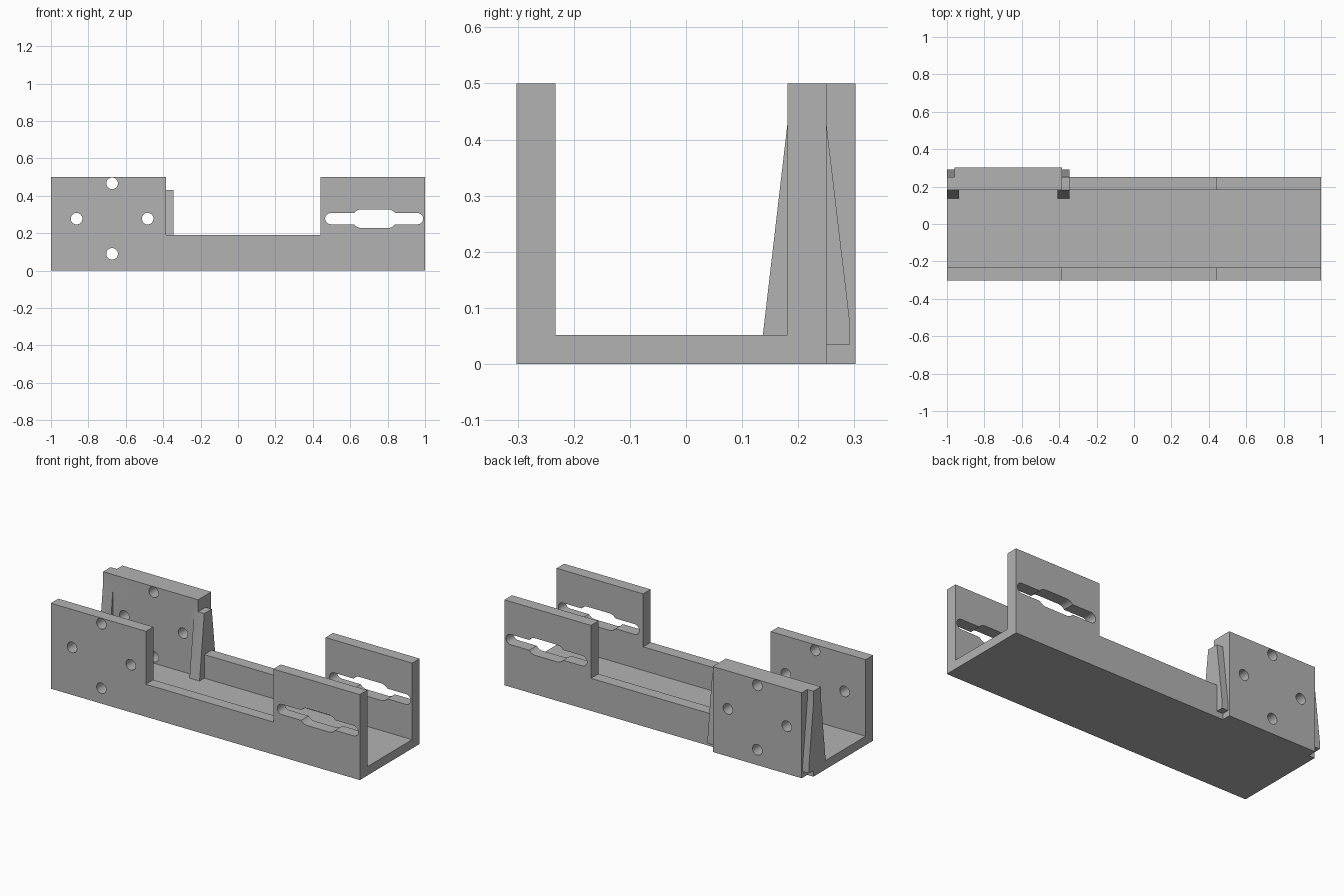
import bpy
import bmesh
from math import cos, sin, pi
from mathutils import Vector

cube = bpy.data.objects.get("Cube")
if cube:
    bpy.data.objects.remove(cube, do_unlink=True)

grey = bpy.data.materials.new("plain grey")
grey.use_nodes = True
colour = (0.45, 0.45, 0.45, 1)
grey.diffuse_color = colour
grey.node_tree.nodes["Principled BSDF"].inputs["Base Color"].default_value = colour


def prism(name, outline, axis, start, end):
    """Extrude a closed outline along x (outline in y, z) or y (outline in x, z)."""
    bm = bmesh.new()
    place = (lambda a, b: (start, a, b)) if axis == "x" else (lambda a, b: (a, start, b))
    face = bm.faces.new([bm.verts.new(place(a, b)) for a, b in outline])
    grown = bmesh.ops.extrude_face_region(bm, geom=[face])["geom"]
    step = Vector((end - start, 0, 0) if axis == "x" else (0, end - start, 0))
    bmesh.ops.translate(bm, vec=step, verts=[v for v in grown if isinstance(v, bmesh.types.BMVert)])
    bmesh.ops.recalc_face_normals(bm, faces=bm.faces)
    mesh = bpy.data.meshes.new(name)
    bm.to_mesh(mesh)
    bm.free()
    mesh.materials.append(grey)
    obj = bpy.data.objects.new(name, mesh)
    bpy.context.collection.objects.link(obj)
    return obj


def rect(a0, a1, b0, b1):
    return [(a0, b0), (a1, b0), (a1, b1), (a0, b1)]


def slot(x0, x1, z, r, steps=16):
    """Round-ended slot between two arc centres; equal centres give a circle."""
    right = [(x1 + r * cos(t), z + r * sin(t))
             for t in (-pi / 2 + pi * i / steps for i in range(steps + 1))]
    left = [(x0 + r * cos(t), z + r * sin(t))
            for t in (pi / 2 + pi * i / steps for i in range(steps + 1))]
    return right + left if x1 > x0 else right[:-1] + left[:-1]


def combine(body, tool, operation):
    tool.hide_render = True
    mod = body.modifiers.new("combine", "BOOLEAN")
    mod.object, mod.operation, mod.solver = tool, operation, "EXACT"
    bpy.context.view_layer.objects.active = body
    bpy.ops.object.modifier_apply(modifier=mod.name)
    bpy.data.objects.remove(tool, do_unlink=True)


# U-shaped channel
FRONT, BACK, TOP, LOW = -0.302, 0.25, 0.5, 0.19
INNER_FRONT, INNER_BACK, FLOOR = -0.233, 0.181, 0.052
channel = prism("channel_bracket", [
    (FRONT, 0), (BACK, 0), (BACK, TOP), (INNER_BACK, TOP), (INNER_BACK, FLOOR),
    (INNER_FRONT, FLOOR), (INNER_FRONT, TOP), (FRONT, TOP)], "x", -1, 1)

# Lowered middle of both walls
combine(channel, prism("middle_cutter", rect(-0.385, 0.44, LOW, 0.7), "y", -0.5, 0.5), "DIFFERENCE")

# Thick pad on the back wall
combine(channel, prism("back_pad", rect(-0.96, -0.385, 0, TOP), "y", 0.22, 0.302), "UNION")

# Tapered braces at both ends of the pad
brace = [(0.137, 0.035), (0.137, FLOOR), (INNER_BACK, 0.43), (BACK, 0.43),
         (0.292, 0.075), (0.292, 0.035)]
for x in (-1, -0.41):
    combine(channel, prism("brace", brace, "x", x, x + 0.065), "UNION")

# Four bolt holes through both walls
for x, z in ((-0.863, 0.278), (-0.483, 0.278), (-0.673, 0.467), (-0.673, 0.09)):
    combine(channel, prism("hole_cutter", slot(x, x, z, 0.031), "y", -0.5, 0.5), "DIFFERENCE")

# Long slots with a wider middle
for x0, x1, r in ((0.496, 0.96, 0.03), (0.66, 0.8, 0.05)):
    combine(channel, prism("slot_cutter", slot(x0, x1, 0.278, r), "y", -0.5, 0.5), "DIFFERENCE")

# Smooth hole walls, crisp edges
bpy.ops.object.select_all(action="DESELECT")
channel.select_set(True)
bpy.context.view_layer.objects.active = channel
bpy.ops.object.shade_smooth_by_angle(angle=pi / 6)
